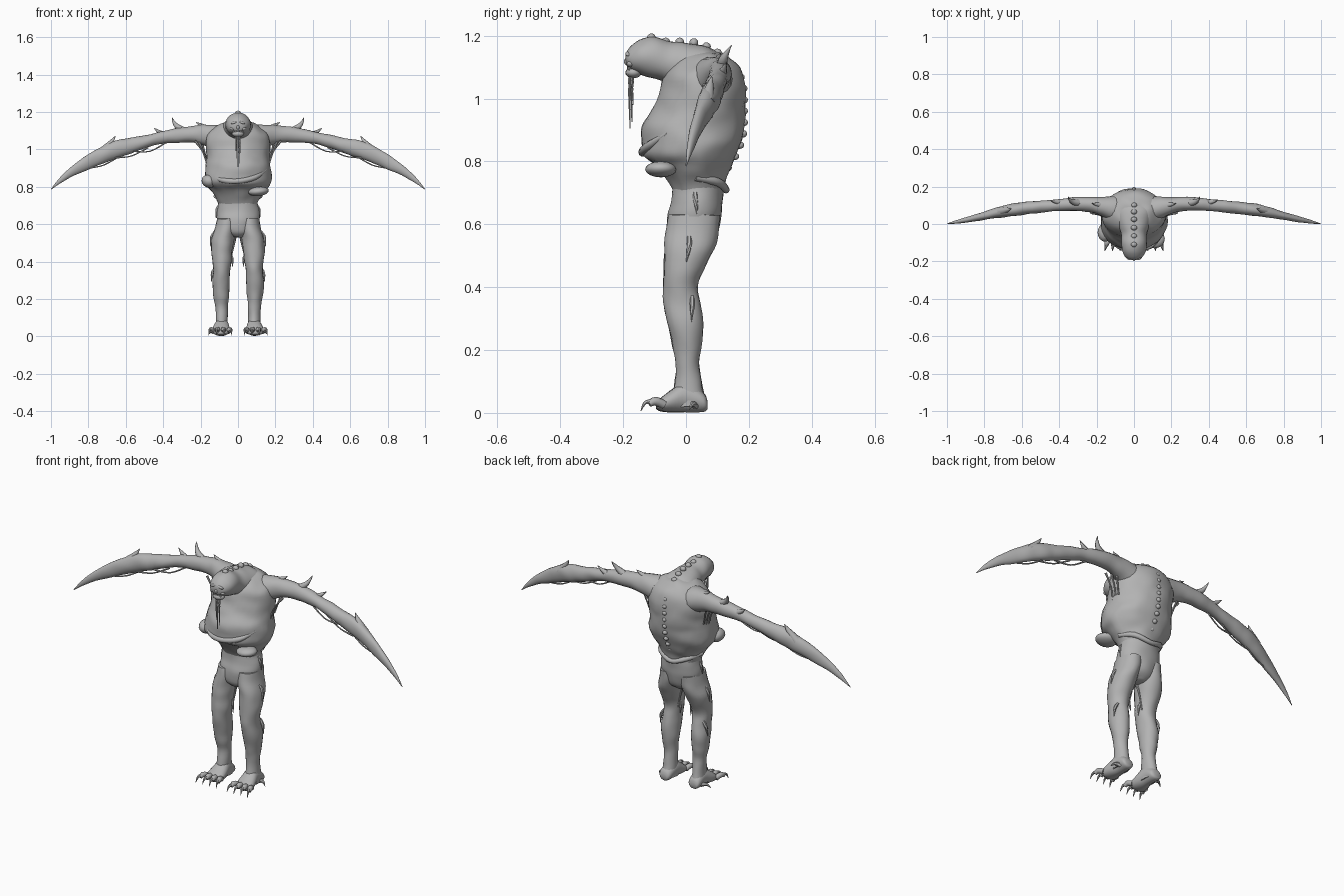
import bpy, bmesh, math, random
from mathutils import Vector, noise

random.seed(4)
flesh = bpy.data.materials.new("grey_flesh")
flesh.diffuse_color = (0.45, 0.45, 0.45, 1)


def finish(name, bm):
    bmesh.ops.recalc_face_normals(bm, faces=bm.faces)
    me = bpy.data.meshes.new(name)
    bm.to_mesh(me)
    bm.free()
    me.materials.append(flesh)
    ob = bpy.data.objects.new(name, me)
    bpy.context.collection.objects.link(ob)
    bpy.ops.object.select_all(action='DESELECT')
    ob.select_set(True)
    bpy.context.view_layer.objects.active = ob
    bpy.ops.object.shade_smooth_by_angle(angle=math.radians(50))
    return ob


def spline(rows, steps):
    """Smooth curve through rows of numbers."""
    out = []
    for i in range(len(rows) - 1):
        p0, p1, p2, p3 = (rows[min(max(k, 0), len(rows) - 1)] for k in range(i - 1, i + 3))
        for s in range(steps):
            t = s / steps
            out.append([b + 0.5 * t * (c - a + t * (2*a - 5*b + 4*c - d + t * (3*(b - c) + d - a)))
                        for a, b, c, d in zip(p0, p1, p2, p3)])
    return out + [list(rows[-1])]


def skin(name, rings):
    bm = bmesh.new()
    vs = [[bm.verts.new(p) for p in ring] for ring in rings]
    n = len(vs[0])
    for a, b in zip(vs, vs[1:]):
        for j in range(n):
            bm.faces.new((a[j], a[(j+1) % n], b[(j+1) % n], b[j]))
    bm.faces.new(vs[0])
    bm.faces.new(vs[-1])
    return finish(name, bm)


def loft(name, axis, rows, sx=1, n=24, steps=4, lump=0.004):
    """rows: position on axis, then low and high limits on the other two axes."""
    others = [k for k in range(3) if k != axis]
    rings = []
    for pos, lo1, hi1, lo2, hi2 in spline(rows, steps):
        ring = []
        for j in range(n):
            a = 2 * math.pi * j / n
            p = Vector((0, 0, 0))
            p[axis] = pos
            p[others[0]] = (lo1 + hi1) / 2 + (hi1 - lo1) / 2 * math.cos(a)
            p[others[1]] = (lo2 + hi2) / 2 + (hi2 - lo2) / 2 * math.sin(a)
            small = min(1, abs(hi1 - lo1) / 0.06)
            p += noise.noise_vector(p * 16 + Vector((sx * 3, 0, 0))) * lump * small
            p.x *= sx
            ring.append(p)
        rings.append(ring)
    return skin(name, rings)


def tube(name, pts, sx=1, n=8, steps=4):
    """pts: x, y, z, radius."""
    path = spline(pts, steps)
    rings = []
    for i, (x, y, z, r) in enumerate(path):
        d = Vector(path[min(i+1, len(path)-1)][:3]) - Vector(path[max(i-1, 0)][:3])
        q = d.to_track_quat('Z', 'Y')
        ring = []
        for j in range(n):
            a = 2 * math.pi * j / n
            p = Vector((x, y, z)) + q @ Vector((math.cos(a), math.sin(a), 0)) * max(r, 0.0006)
            p.x *= sx
            ring.append(p)
        rings.append(ring)
    return skin(name, rings)


def blob(name, loc, size, rot=0.0):
    bm = bmesh.new()
    bmesh.ops.create_uvsphere(bm, u_segments=16, v_segments=10, radius=1)
    for v in bm.verts:
        x, y, z = (v.co[k] * size[k] for k in range(3))
        v.co = Vector((x * math.cos(rot) - z * math.sin(rot), y,
                       x * math.sin(rot) + z * math.cos(rot))) + Vector(loc)
    return finish(name, bm)


# Bloated torso, with its belly hanging over the waist
loft("torso", 2, [
    (0.70, -0.10, 0.10, -0.04, 0.115), (0.745, -0.12, 0.12, -0.065, 0.13),
    (0.785, -0.15, 0.15, -0.095, 0.145), (0.82, -0.175, 0.175, -0.135, 0.16),
    (0.86, -0.18, 0.18, -0.142, 0.175), (0.915, -0.172, 0.172, -0.138, 0.185),
    (0.96, -0.168, 0.168, -0.11, 0.19), (1.01, -0.17, 0.17, -0.085, 0.19),
    (1.07, -0.165, 0.165, -0.072, 0.182), (1.11, -0.13, 0.13, -0.05, 0.16),
    (1.14, -0.08, 0.08, -0.01, 0.13), (1.15, -0.03, 0.03, 0.02, 0.10)], n=36, lump=0.007)
# Pelvis
loft("pelvis", 2, [
    (0.53, -0.03, 0.03, -0.03, 0.06), (0.56, -0.09, 0.09, -0.055, 0.095),
    (0.62, -0.113, 0.113, -0.06, 0.112), (0.67, -0.113, 0.113, -0.047, 0.117),
    (0.72, -0.105, 0.105, -0.045, 0.12), (0.76, -0.11, 0.11, -0.05, 0.12)], n=32)
# Hunched neck flowing into the skull
loft("neck_and_head", 1, [
    (0.13, -0.11, 0.11, 0.98, 1.125), (0.07, -0.105, 0.105, 0.99, 1.165),
    (0.0, -0.085, 0.085, 1.01, 1.178), (-0.05, -0.07, 0.07, 1.045, 1.182),
    (-0.10, -0.068, 0.068, 1.065, 1.197), (-0.14, -0.064, 0.064, 1.075, 1.188),
    (-0.17, -0.052, 0.052, 1.085, 1.172), (-0.187, -0.035, 0.035, 1.10, 1.155),
    (-0.192, -0.012, 0.012, 1.12, 1.14)], n=28)
blob("lower_jaw", (0, -0.167, 1.083), (0.033, 0.026, 0.018))
blob("nose_bone", (0, -0.189, 1.118), (0.008, 0.008, 0.012))
for s in (-1, 1):
    blob("brow", (s * 0.02, -0.182, 1.143), (0.019, 0.011, 0.007), -s * 0.3)
    blob("cheekbone", (s * 0.031, -0.175, 1.11), (0.013, 0.014, 0.009), s * 0.4)
for i in range(6):
    x = (i - 2.5) * 0.009
    tube("tooth", [(x, -0.186 + abs(x) * 0.3, 1.1, 0.004), (x, -0.19 + abs(x) * 0.3, 1.076, 0.001)], n=6)
# Drool strands hanging from the mouth
for x, y, end in ((-0.011, -0.172, 0.95), (0.0, -0.178, 0.905), (0.011, -0.172, 0.925), (0.004, -0.168, 0.98)):
    tube("drool_strand", [(x, y, 1.085, 0.005), (x * 0.9, y - 0.003, 1.03, 0.004),
                          (x * 0.8, y, end, 0.0015)], n=6)
# Crest knobs over the head and vertebrae down the back
for y, z in ((-0.11, 1.193), (-0.065, 1.18), (-0.02, 1.18), (0.025, 1.178), (0.065, 1.165), (0.10, 1.145)):
    blob("crest_knob", (0, y, z), (0.016, 0.014, 0.014))
for i in range(9):
    z = 0.78 + i * 0.036
    y = 0.183 - 2.6 * max(0, 0.92 - z) ** 2 - 3.0 * max(0, z - 1.01) ** 2
    blob("vertebra", (0, y, z), (0.013, 0.014, 0.012))
# Folds of loose belly skin
tube("belly_fold", [(-0.15, -0.06, 0.86, 0.006), (-0.08, -0.12, 0.835, 0.014), (0, -0.138, 0.83, 0.014),
                    (0.09, -0.117, 0.85, 0.014), (0.15, -0.06, 0.89, 0.005)], n=10)
blob("hanging_flap", (0.11, -0.08, 0.775), (0.055, 0.05, 0.025), 0.1)
blob("side_flap", (-0.155, -0.045, 0.83), (0.04, 0.05, 0.035), -0.3)
tube("torn_waist_skin", [(0.12, 0.03, 0.75, 0.012), (0.08, 0.1, 0.735, 0.014), (0, 0.127, 0.71, 0.012),
                         (-0.08, 0.1, 0.735, 0.014), (-0.12, 0.03, 0.75, 0.012)], n=8)

for s in (-1, 1):
    # Long arm tapering into a blade
    loft("arm", 0, [
        (0.06, 0.0, 0.15, 0.98, 1.125), (0.12, 0.015, 0.148, 0.995, 1.132),
        (0.18, 0.045, 0.145, 1.02, 1.132), (0.24, 0.065, 0.145, 1.035, 1.125),
        (0.33, 0.072, 0.142, 1.035, 1.115), (0.42, 0.07, 0.13, 1.028, 1.092),
        (0.50, 0.06, 0.125, 1.003, 1.075), (0.59, 0.05, 0.117, 0.972, 1.058),
        (0.66, 0.04, 0.107, 0.948, 1.045), (0.73, 0.033, 0.09, 0.922, 1.016),
        (0.80, 0.022, 0.066, 0.892, 0.975), (0.88, 0.01, 0.042, 0.858, 0.917),
        (0.95, 0.002, 0.02, 0.818, 0.852), (1.0, -0.001, 0.002, 0.784, 0.788)], s, n=18)
    # Thorns on shoulder, elbow and forearm
    tube("shoulder_thorn", [(0.28, 0.11, 1.09, 0.022), (0.325, 0.118, 1.122, 0.015),
                            (0.345, 0.132, 1.15, 0.007), (0.352, 0.145, 1.17, 0.001)], s)
    tube("upper_arm_thorn", [(0.38, 0.11, 1.07, 0.02), (0.42, 0.12, 1.092, 0.011), (0.45, 0.127, 1.115, 0.001)], s)
    tube("elbow_thorn", [(0.72, 0.066, 0.99, 0.025), (0.68, 0.075, 1.035, 0.014), (0.655, 0.082, 1.072, 0.001)], s)
    tube("collar_thorn", [(0.17, 0.1, 1.11, 0.018), (0.2, 0.105, 1.13, 0.01), (0.225, 0.11, 1.145, 0.001)], s)
    # Sinews dangling beneath the arm
    for x0, x1, z0, z1, sag in ((0.38, 0.56, 1.04, 0.99, 0.025), (0.48, 0.66, 1.01, 0.955, 0.018),
                                (0.64, 0.8, 0.96, 0.9, 0.015)):
        y = 0.1 - 0.09 * max(0, x0 - 0.35)
        tube("arm_sinew", [(x0, y, z0, 0.005), ((x0 + x1) / 2, y - 0.015, (z0 + z1) / 2 - sag, 0.0035),
                           (x1, y - 0.03, z1, 0.005)], s, n=6)
    for k in range(3):
        tube("armpit_sinew", [(0.23 - k * 0.018, 0.06 + k * 0.02, 1.045, 0.007),
                              (0.19 - k * 0.005, 0.05 + k * 0.02, 0.99, 0.004),
                              (0.165, 0.04 + k * 0.02, 0.92 + k * 0.01, 0.005)], s, n=6)
    # Leg
    loft("leg", 2, [
        (0.02, 0.05, 0.125, -0.045, 0.062), (0.05, 0.052, 0.123, -0.045, 0.06),
        (0.09, 0.055, 0.12, -0.036, 0.05), (0.16, 0.053, 0.122, -0.031, 0.042),
        (0.22, 0.048, 0.132, -0.045, 0.05), (0.29, 0.044, 0.138, -0.06, 0.055),
        (0.35, 0.042, 0.132, -0.072, 0.045), (0.40, 0.035, 0.136, -0.072, 0.037),
        (0.46, 0.029, 0.142, -0.071, 0.058), (0.52, 0.02, 0.14, -0.069, 0.088),
        (0.58, 0.008, 0.122, -0.065, 0.106), (0.63, 0.01, 0.112, -0.055, 0.108)], s, n=20)
    # Foot with clawed toes
    loft("foot", 1, [
        (0.068, 0.07, 0.11, 0.012, 0.04), (0.055, 0.055, 0.122, 0.004, 0.065),
        (0.0, 0.048, 0.125, 0.002, 0.10), (-0.045, 0.043, 0.135, 0.002, 0.075),
        (-0.08, 0.045, 0.138, 0.004, 0.048), (-0.095, 0.06, 0.125, 0.012, 0.035)], s, n=16, lump=0.002)
    for i in range(4):
        x = 0.053 + i * 0.026
        out = (i - 1.3) * 0.007
        tube("toe", [(x, -0.07, 0.026, 0.014), (x + out, -0.098, 0.037, 0.014),
                     (x + out * 1.5, -0.117, 0.028, 0.01)], s)
        tube("claw", [(x + out * 1.3, -0.108, 0.036, 0.009), (x + out * 1.8, -0.13, 0.032, 0.006),
                      (x + out * 2.2, -0.144, 0.006, 0.001)], s, n=6)
    tube("side_claw", [(0.11, 0.03, 0.022, 0.012), (0.138, 0.02, 0.028, 0.008), (0.158, 0.01, 0.01, 0.001)], s, n=6)
    # Torn strips of skin on the legs
    for x, y, z in ((0.135, 0.01, 0.53), (0.13, 0.02, 0.34), (0.038, 0.0, 0.42), (0.105, 0.03, 0.68)):
        d = 0.018 if x > 0.08 else -0.014
        tube("torn_skin", [(x - d * 0.6, y, z + 0.03, 0.007), (x + d * 0.4, y, z, 0.008),
                           (x + d * 0.7, y + random.uniform(-0.01, 0.01), z - 0.05, 0.001)], s, n=6)
    tube("groin_sinew", [(0.012, 0.0, 0.55, 0.009), (0.022, 0.01, 0.49, 0.005), (0.042, 0.01, 0.40, 0.003)], s, n=6)
